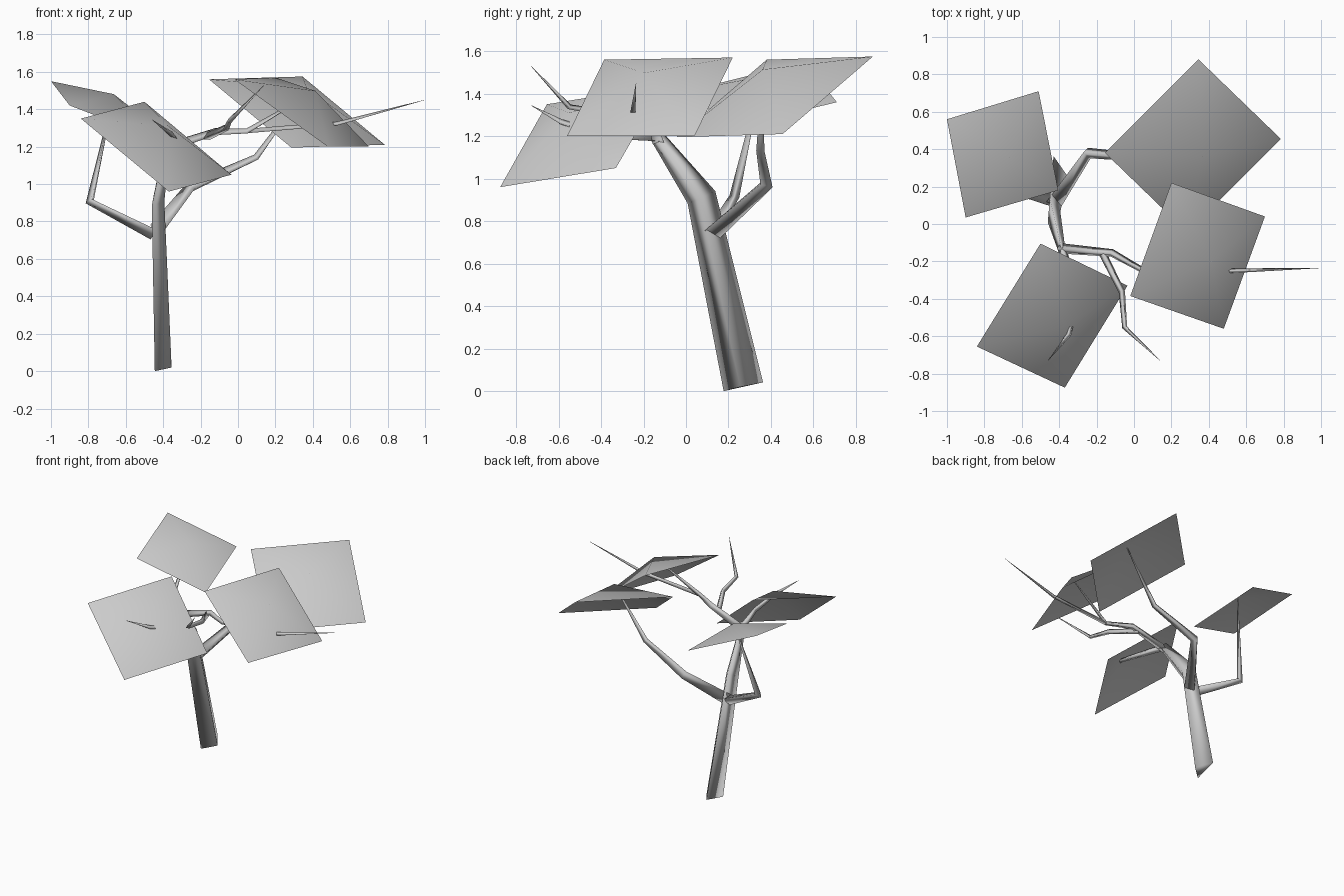
import bpy
from mathutils import Vector

cube = bpy.data.objects.get("Cube")
if cube:
    bpy.data.objects.remove(cube, do_unlink=True)

# One plain grey for the whole tree
grey = bpy.data.materials.new("plain grey")
grey.use_nodes = True
grey.diffuse_color = (0.6, 0.6, 0.6, 1)
grey.node_tree.nodes["Principled BSDF"].inputs["Base Color"].default_value = (0.6, 0.6, 0.6, 1)

ROUND = ((0, 1), (0.87, -0.5), (-0.87, -0.5))
FLAT = ((-0.2, 1), (0.55, -0.1), (-0.35, -0.9))


def add_mesh(name, verts, faces):
    mesh = bpy.data.meshes.new(name)
    mesh.from_pydata(verts, [], faces)
    mesh.materials.append(grey)
    for poly in mesh.polygons:
        poly.use_smooth = True
    obj = bpy.data.objects.new(name, mesh)
    bpy.context.collection.objects.link(obj)
    return obj


def limb(name, path, radii, profile=ROUND):
    """Tapered three-sided tube along a path."""
    pts = [Vector(p) for p in path]
    steps = [(b - a).normalized() for a, b in zip(pts, pts[1:])]
    n, sides = len(pts), len(profile)
    side = Vector((1, 0, 0)) if abs(steps[0].x) < 0.8 else Vector((0, 1, 0))
    verts, faces = [], []
    for i, p in enumerate(pts):
        t = (steps[max(i - 1, 0)] + steps[min(i, n - 2)]).normalized()
        side = (side - t * side.dot(t)).normalized()
        other = t.cross(side)
        verts += [p + (side * a + other * b) * radii[i] for a, b in profile]
    for i in range(n - 1):
        for k in range(sides):
            a, b = i * sides + k, i * sides + (k + 1) % sides
            faces.append((a, b, b + sides, a + sides))
    faces.append(tuple(reversed(range(sides))))
    faces.append(tuple(range((n - 1) * sides, n * sides)))
    return add_mesh(name, verts, faces)


def leaf(name, corners, bulge):
    """Four-cornered leaf sheet with its middle pushed out along the normal."""
    c = [Vector(p) for p in corners]
    normal = (c[2] - c[0]).cross(c[3] - c[1]).normalized()
    if normal.z < 0:
        normal.negate()
    middle = sum(c, Vector()) / 4 + normal * bulge
    faces = [(i, (i + 1) % 4, 4) for i in range(4)]
    obj = add_mesh(name, c + [middle], faces)
    if (c[1] - c[0]).cross(middle - c[0]).z < 0:
        obj.data.flip_normals()
    return middle


# Leaf sheets
back_right_mid = leaf("back_right_leaf", [(-1, 0.56, 1.55), (-0.51, 0.71, 1.36),
                      (-0.405, 0.18, 1.23), (-0.9, 0.035, 1.42)], 0.1)
back_left_mid = leaf("back_left_leaf", [(-0.155, 0.38, 1.56), (0.345, 0.88, 1.575),
                     (0.785, 0.455, 1.21), (0.285, -0.045, 1.195)], 0.15)
front_right_mid = leaf("front_right_leaf", [(-0.5, -0.105, 1.44), (-0.035, -0.33, 1.05),
                       (-0.37, -0.875, 0.96), (-0.84, -0.655, 1.35)], 0.14)
front_left_mid = leaf("front_left_leaf", [(0.2, 0.22, 1.57), (0.7, 0.04, 1.2),
                      (0.48, -0.56, 1.2), (-0.02, -0.385, 1.56)], 0.14)

# Leaning trunk
limb("trunk", [(-0.41, 0.265, 0.02), (-0.435, 0.07, 0.91), (-0.385, -0.14, 1.2)],
     [0.1, 0.075, 0.035], FLAT)

# Back branches, each ending at a leaf
limb("back_right_branch", [(-0.45, 0.13, 0.74), (-0.79, 0.23, 0.91), back_right_mid],
     [0.04, 0.028, 0.003])
limb("back_left_branch", [(-0.43, 0.12, 0.75), (-0.25, 0.38, 0.98), (0.1, 0.35, 1.14),
     back_left_mid], [0.05, 0.035, 0.022, 0.003])

# Front branches and their spikes
limb("front_left_branch", [(-0.4, -0.13, 1.18), (-0.12, -0.155, 1.275),
     (0.05, -0.25, 1.28), front_left_mid], [0.032, 0.024, 0.018, 0.003])
limb("front_left_spike", [(0.05, -0.25, 1.28), (0.53, -0.25, 1.32), (1, -0.235, 1.45)],
     [0.016, 0.014, 0.001])
limb("front_spike", [(-0.17, -0.15, 1.25), (-0.065, -0.36, 1.3), (-0.05, -0.55, 1.335),
     (0.14, -0.73, 1.53)], [0.024, 0.02, 0.016, 0.001])
limb("front_right_branch", [(-0.385, -0.13, 1.19), (-0.31, -0.4, 1.2),
     (-0.35, -0.59, 1.265), (-0.46, -0.73, 1.345)], [0.028, 0.02, 0.016, 0.001])
